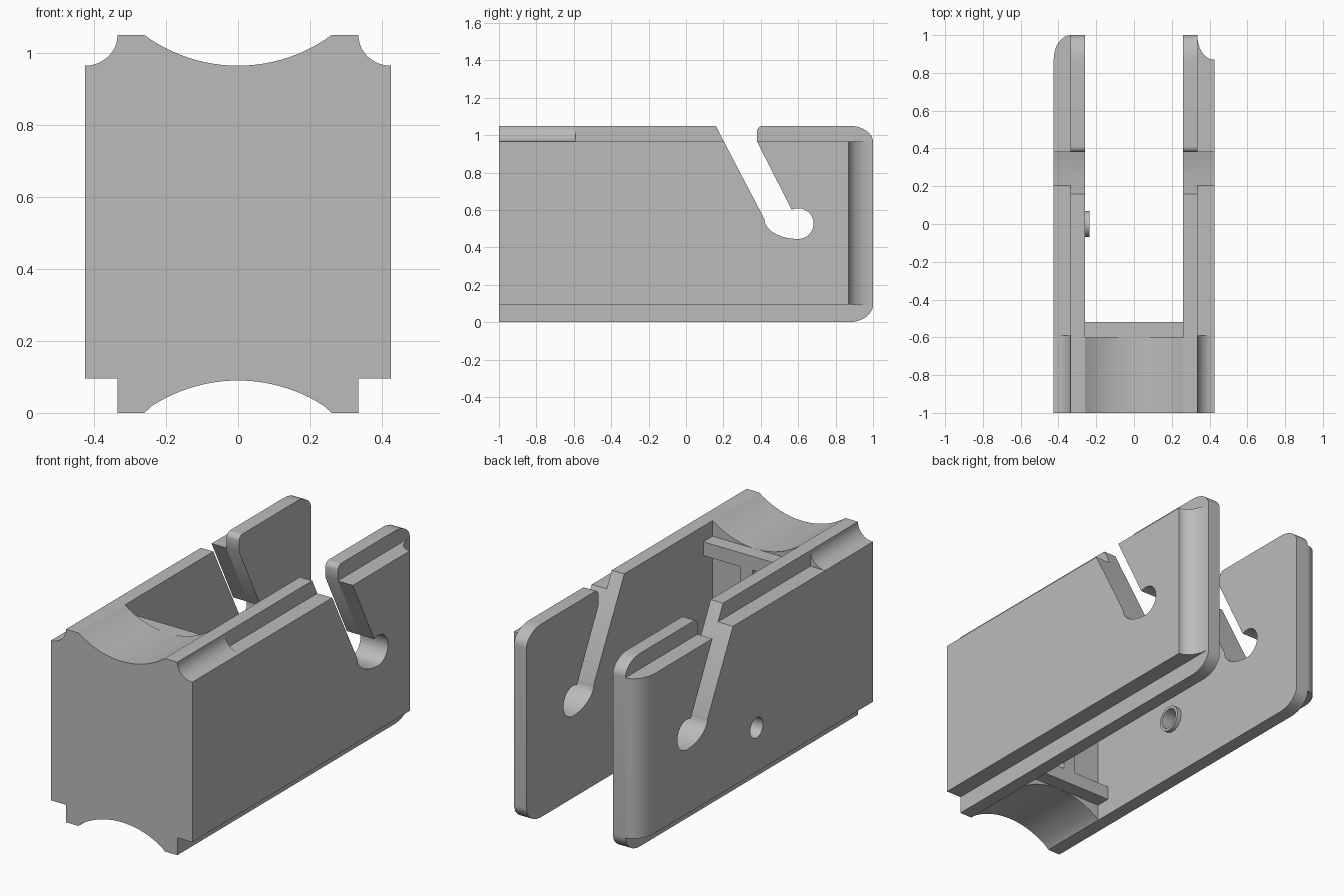
import bpy, bmesh
from math import cos, sin, radians

if "Cube" in bpy.data.objects:
    bpy.data.objects.remove(bpy.data.objects["Cube"], do_unlink=True)

GREY = (0.5, 0.5, 0.5, 1)
grey = bpy.data.materials.new("plain grey")
grey.use_nodes = True
grey.diffuse_color = GREY
grey.node_tree.nodes["Principled BSDF"].inputs["Base Color"].default_value = GREY

INNER, STEP, OUTER = 0.26, 0.335, 0.425      # wall layers in x
LOW, HIGH, TOP = 0.095, 0.965, 1.05          # ledge heights
BLOCK_END, ROUND = -0.6, 0.87                # key lengths in y


def arc(cx, cy, rx, ry, start, end, n=16):
    angles = [radians(start + (end - start) * i / n) for i in range(n + 1)]
    return [(cx + rx * cos(a), cy + ry * sin(a)) for a in angles]


def prism(name, points, axis, lo, hi):
    """Extrude a flat profile along the given axis."""
    def place(a, b, c):
        return {"x": (c, a, b), "y": (a, c, b), "z": (a, b, c)}[axis]
    bm = bmesh.new()
    face = bm.faces.new([bm.verts.new(place(a, b, lo)) for a, b in points])
    ext = bmesh.ops.extrude_face_region(bm, geom=[face], use_keep_orig=True)
    verts = [v for v in ext["geom"] if isinstance(v, bmesh.types.BMVert)]
    bmesh.ops.translate(bm, verts=verts, vec=place(0, 0, hi - lo))
    bmesh.ops.remove_doubles(bm, verts=bm.verts, dist=0.0001)
    bmesh.ops.recalc_face_normals(bm, faces=bm.faces)
    mesh = bpy.data.meshes.new(name)
    bm.to_mesh(mesh)
    bm.free()
    mesh.materials.append(grey)
    obj = bpy.data.objects.new(name, mesh)
    bpy.context.collection.objects.link(obj)
    return obj


def box(name, x, z, y=(BLOCK_END, -0.52)):
    return prism(name, [(x[0], z[0]), (x[1], z[0]), (x[1], z[1]), (x[0], z[1])], "y", *y)


parts = []

# Front block, scooped above and below
R, HALF = 0.44, 36.2
scoop_top = arc(0, HIGH + R, R, R, 270 + HALF, 270 - HALF, 24)
scoop_low = arc(0, 0.09 - R, R, R, 90 + HALF, 90 - HALF, 24)
scoop_top[0], scoop_top[-1] = (INNER, TOP), (-INNER, TOP)
scoop_low[0], scoop_low[-1] = (-INNER, 0), (INNER, 0)
parts.append(prism("front_block", scoop_top + scoop_low, "y", -1, BLOCK_END))

# Ribs on the back of the block
parts.append(box("upper_rib", (-INNER, INNER), (0.89, HIGH)))
parts.append(box("lower_rib", (-INNER, INNER), (0.09, 0.165)))
parts.append(box("upright_rib", (-0.037, 0.037), (0.165, 0.89)))

# Slanted slot with a round seat, from its back edge to its front edge
slot = [(0.203, HIGH)] + arc(0.6, 0.55, 0.18, 0.105, 180, 270)
slot += arc(0.6, 0.527, 0.082, 0.082, 270, 475, 24)[1:] + [(0.38, HIGH)]
slot.reverse()

rail = [(-1, 0)] + arc(ROUND, LOW, 0.13, LOW, 270, 360)
rail += arc(ROUND, HIGH, 0.13, TOP - HIGH, 0, 90)
rail += arc(0.41, 1.02, 0.03, 0.03, 90, 180, 8) + slot + [(0.16, TOP), (-1, TOP)]
plate = [(-1, LOW), (ROUND, LOW), (ROUND, HIGH)] + slot + [(-1, HIGH)]

drilled = []
for side, s in (("left", 1), ("right", -1)):
    # Side wall in two layers
    inner = prism(side + "_inner_wall", rail, "x", s * INNER, s * STEP)
    outer = prism(side + "_outer_wall", plate, "x", s * STEP, s * OUTER)
    # Hollow corner fillet along the top of the block
    hollow = arc(s * OUTER, TOP, s * (OUTER - STEP), TOP - HIGH, 180, 270)
    fillet = prism(side + "_top_fillet", hollow + [(s * STEP, HIGH)], "y", -1, -0.59)
    # Rear corner, hollow on one wall and rounded on the other
    if s > 0:
        curve = arc(OUTER, 1, OUTER - STEP, 1 - ROUND, 180, 270)
    else:
        curve = arc(-STEP, ROUND, OUTER - STEP, 1 - ROUND, 90, 180)
    corner = prism(side + "_rear_corner", curve + [(s * STEP, ROUND)], "z", LOW, HIGH)
    parts += [inner, outer, fillet, corner]
    if s < 0:
        drilled = [inner, outer]

# Ring boss and its through hole in one wall
HOLE_Z = 0.335
boss = prism("ring_boss", arc(0, HOLE_Z, 0.07, 0.07, 0, 360, 32)[:-1], "x", -INNER - 0.01, -0.235)
parts.append(boss)
drill = prism("hole_cutter", arc(0, HOLE_Z, 0.055, 0.055, 0, 360, 32)[:-1], "x", -0.6, -0.1)
drill.hide_render = True
for obj in drilled + [boss]:
    mod = obj.modifiers.new("hole", "BOOLEAN")
    mod.operation = "DIFFERENCE"
    mod.solver = "EXACT"
    mod.object = drill
    bpy.context.view_layer.objects.active = obj
    bpy.ops.object.modifier_apply(modifier=mod.name)
bpy.data.objects.remove(drill, do_unlink=True)

# Smooth curves, sharp edges
bpy.ops.object.select_all(action="DESELECT")
for obj in parts:
    obj.select_set(True)
bpy.context.view_layer.objects.active = parts[0]
bpy.ops.object.shade_smooth_by_angle(angle=radians(30))
